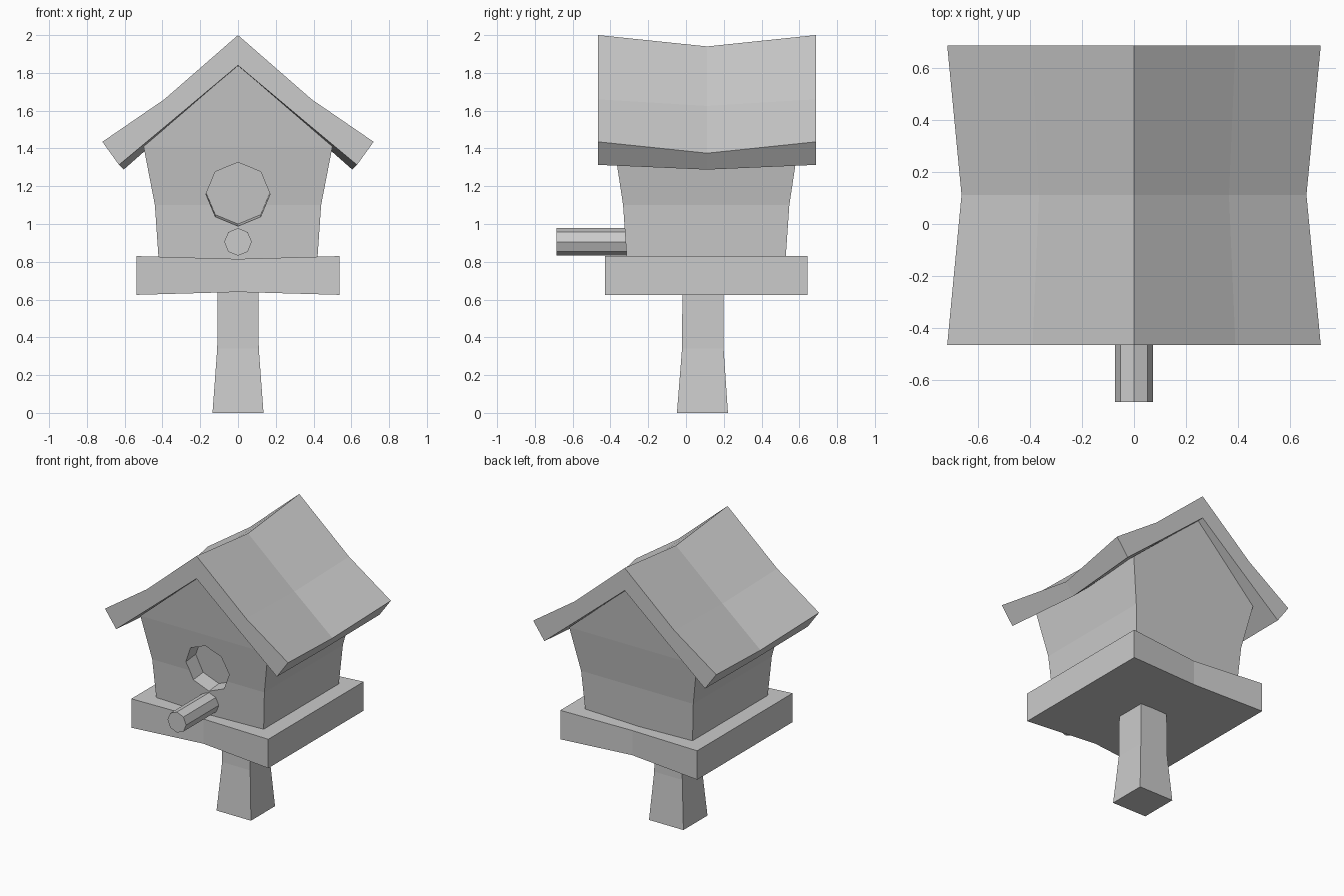
import bpy, bmesh, math

if "Cube" in bpy.data.objects:
    bpy.data.objects.remove(bpy.data.objects["Cube"])

CY = 0.107  # y centre of the house and its platform


def loft(name, sections):
    """Skin a row of equal-length closed loops and cap both ends."""
    bm = bmesh.new()
    loops = [[bm.verts.new(p) for p in s] for s in sections]
    n = len(loops[0])
    for a, b in zip(loops, loops[1:]):
        for i in range(n):
            j = (i + 1) % n
            bm.faces.new((a[i], a[j], b[j], b[i]))
    bm.faces.new(loops[0][::-1])
    bm.faces.new(loops[-1])
    bmesh.ops.remove_doubles(bm, verts=bm.verts, dist=1e-4)
    bmesh.ops.recalc_face_normals(bm, faces=bm.faces)
    mesh = bpy.data.meshes.new(name)
    bm.to_mesh(mesh)
    bm.free()
    ob = bpy.data.objects.new(name, mesh)
    bpy.context.collection.objects.link(ob)
    return ob


def ring(hx, hy, z, cy=CY):
    """Horizontal rectangle at height z."""
    return [(-hx, cy - hy, z), (hx, cy - hy, z), (hx, cy + hy, z), (-hx, cy + hy, z)]


def octagon_rod(name, r, depth, loc, tilt=0.0):
    bpy.ops.mesh.primitive_cylinder_add(vertices=8, radius=r, depth=depth, location=loc,
                                        rotation=(-math.pi / 2 + tilt, 0, 0))
    ob = bpy.context.object
    ob.name = name
    return ob


# Flared post
loft("post", [ring(0.135, 0.135, 0, 0.087), ring(0.11, 0.11, 0.34, 0.089),
              ring(0.107, 0.109, 0.66, 0.09)])


# Platform, pinched across the middle
def slab(x, hy, z0, z1):
    return [(x, CY - hy, z0), (x, CY + hy, z0), (x, CY + hy, z1), (x, CY - hy, z1)]


loft("platform", [slab(-0.537, 0.535, 0.625, 0.83), slab(0, 0.495, 0.64, 0.815),
                  slab(0.537, 0.535, 0.625, 0.83)])

# House body, flaring upwards to a gable ridge
body = loft("house_body", [ring(0.42, 0.42, 0.81), ring(0.44, 0.44, 1.1),
                           ring(0.50, 0.487, 1.41), ring(0, 0.535, 1.84)])

# Recessed entrance hole
cutter = octagon_rod("hole_cutter", 0.17, 0.4, (0, -0.43, 1.149), 0.1)
cutter.hide_render = True
mod = body.modifiers.new("entrance_hole", 'BOOLEAN')
mod.operation = 'DIFFERENCE'
mod.solver = 'EXACT'
mod.object = cutter
bpy.context.view_layer.objects.active = body
bpy.ops.object.modifier_apply(modifier=mod.name)
bpy.data.objects.remove(cutter)

# Perch
octagon_rod("perch", 0.073, 0.405, (0, -0.4825, 0.905))


# Roof: bent gable profile, sagging at mid-length
def roof_section(y, half):
    """half: x,z points from the top ridge round the eave to the under ridge."""
    left = [(-x, z) for x, z in half[-2:0:-1]]
    return [(x, y, z) for x, z in half + left]


end = [(0, 2.0), (0.39, 1.66), (0.718, 1.435), (0.63, 1.313), (0.33, 1.563), (0, 1.84)]
mid = [(0, 1.94), (0.365, 1.625), (0.663, 1.375), (0.605, 1.288), (0.32, 1.54), (0, 1.815)]
roof = loft("roof", [roof_section(-0.465, end), roof_section(0.112, mid),
                     roof_section(0.687, end)])
